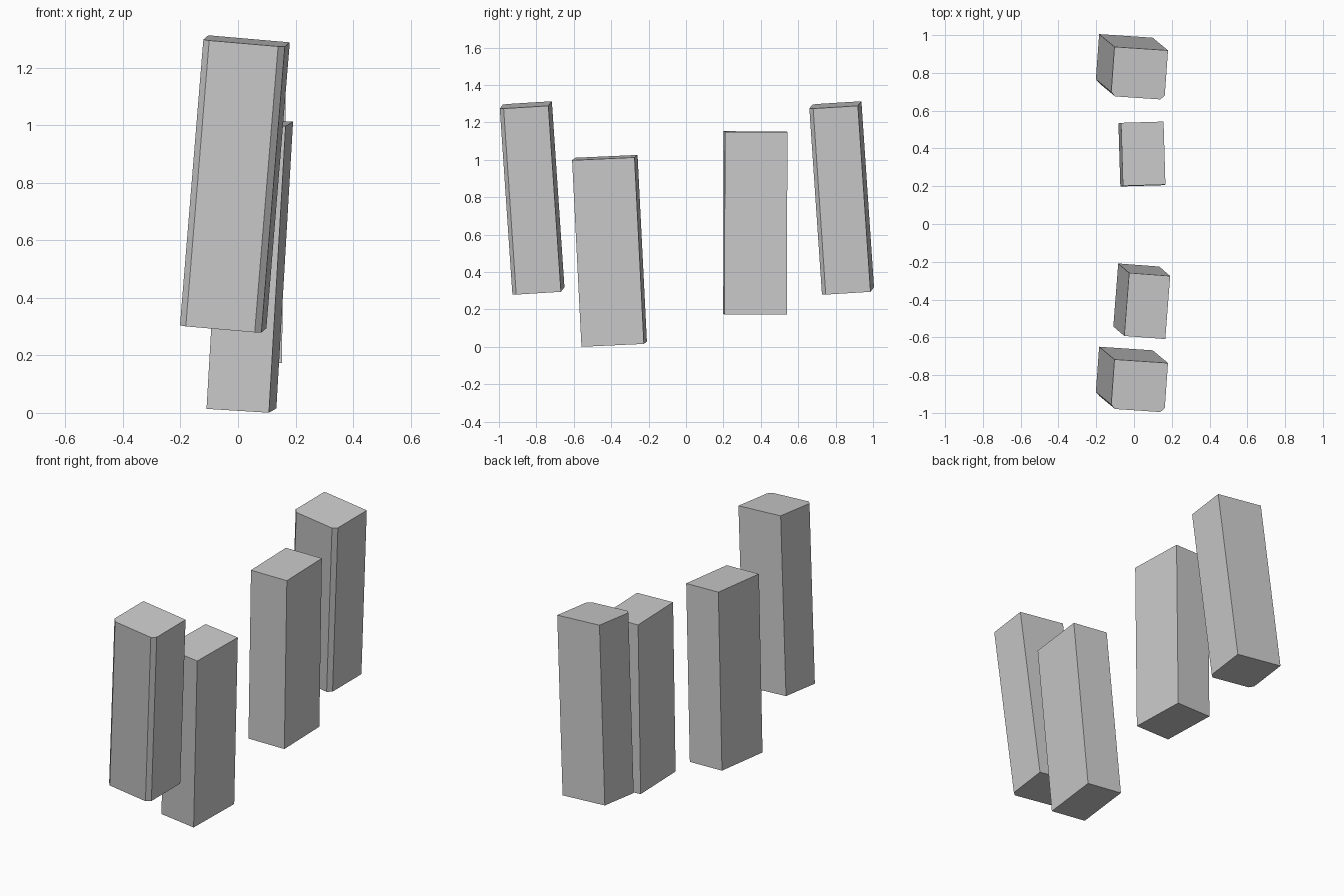
import bpy
import bmesh
from mathutils import Matrix, Vector

if "Cube" in bpy.data.objects:
    bpy.data.objects.remove(bpy.data.objects["Cube"], do_unlink=True)

# Plain grey for every block
grey = bpy.data.materials.new("plain_grey")
grey.use_nodes = True
colour = (0.6, 0.6, 0.6, 1)
grey.diffuse_color = colour
grey.node_tree.nodes["Principled BSDF"].inputs["Base Color"].default_value = colour


def leaning_block(name, top_centre, lean, yaw_slope, width, depth, length, cut=0):
    """Prism hanging down from its top centre along the lean direction."""
    w, d = width / 2, depth / 2
    if cut:
        profile = [(-w, d), (-w, cut - d), (cut - w, -d),
                   (w - cut, -d), (w, cut - d), (w, d)]
    else:
        profile = [(-w, d), (-w, -d), (w, -d), (w, d)]

    # Extrude the profile into a closed prism
    bm = bmesh.new()
    cap = bm.faces.new([bm.verts.new((x, y, 0)) for x, y in profile])
    moved = bmesh.ops.extrude_face_region(bm, geom=[cap], use_keep_orig=True)
    verts = [g for g in moved["geom"] if isinstance(g, bmesh.types.BMVert)]
    bmesh.ops.translate(bm, verts=verts, vec=(0, 0, -length))
    bmesh.ops.recalc_face_normals(bm, faces=bm.faces)
    mesh = bpy.data.meshes.new(name)
    bm.to_mesh(mesh)
    bm.free()
    mesh.materials.append(grey)

    # Orient: local z follows the lean, local x follows the yaw
    up = Vector(lean).normalized()
    flat = Vector((-yaw_slope, 1, 0))
    side = flat.cross(up).normalized()
    back = up.cross(side)
    obj = bpy.data.objects.new(name, mesh)
    obj.matrix_world = (Matrix.Translation(top_centre)
                        @ Matrix((side, back, up)).transposed().to_4x4())
    bpy.context.collection.objects.link(obj)


# Matching chamfered blocks at both ends
for name, y in (("front_end_block", -0.857), ("back_end_block", 0.798)):
    leaning_block(name, (0.029, y, 1.293), (0.081, -0.067, 0.99),
                  -0.067, 0.285, 0.262, 1.0, cut=0.022)

# Plain blocks between them
leaning_block("front_inner_block", (0.07, -0.434, 1.012), (0.058, -0.05, 0.997),
              -0.075, 0.218, 0.335, 1.0)
leaning_block("back_inner_block", (0.049, 0.372, 1.151), (0.014, 0.003, 0.975),
              0.03, 0.225, 0.334, 0.976)
